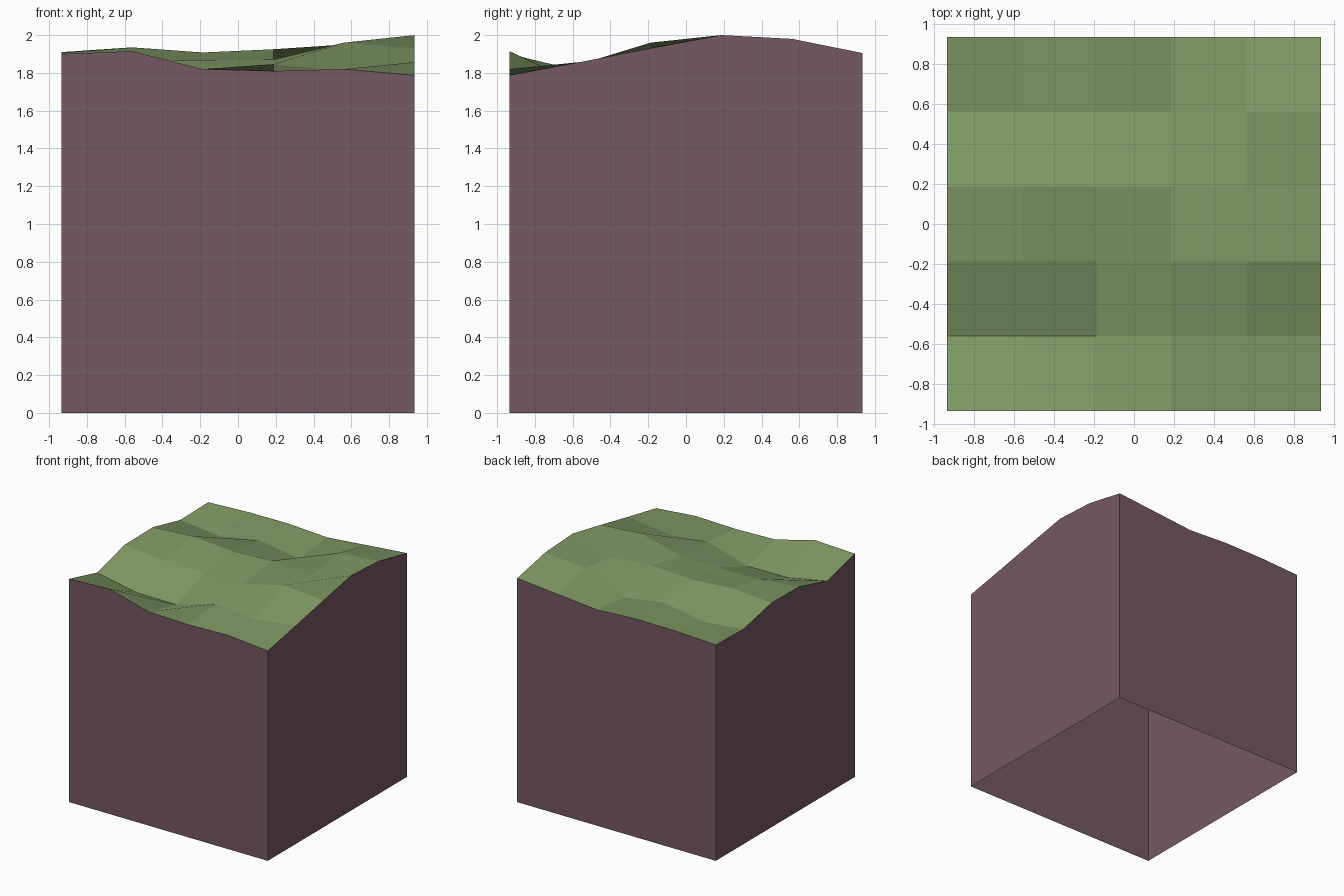
import bpy
import bmesh

cube = bpy.data.objects.get("Cube")
if cube:
    bpy.data.objects.remove(cube, do_unlink=True)

HALF = 0.935
# Ground heights, one row per step from front to back, each from -x to +x
HEIGHTS = [
    [1.90, 1.915, 1.82, 1.81, 1.82, 1.787],
    [1.81, 1.74, 1.737, 1.846, 1.81, 1.857],
    [1.905, 1.87, 1.867, 1.87, 1.96, 1.93],
    [1.91, 1.935, 1.908, 1.925, 1.90, 2.00],
    [1.83, 1.79, 1.855, 1.80, 1.95, 1.98],
    [1.838, 1.855, 1.858, 1.838, 1.872, 1.905],
]
N = len(HEIGHTS) - 1


def make_material(name, color):
    mat = bpy.data.materials.new(name)
    mat.use_nodes = True
    mat.diffuse_color = color
    mat.node_tree.nodes["Principled BSDF"].inputs["Base Color"].default_value = color
    return mat


def make_object(name, bm, mat):
    mesh = bpy.data.meshes.new(name)
    bm.to_mesh(mesh)
    bm.free()
    mesh.materials.append(mat)
    obj = bpy.data.objects.new(name, mesh)
    bpy.context.collection.objects.link(obj)
    return obj


def ground_point(i, j):
    step = 2 * HALF / N
    return (i * step - HALF, j * step - HALF, HEIGHTS[j][i])


grass = make_material("grass green", (0.212, 0.319, 0.127, 1))
soil = make_material("soil purple brown", (0.181, 0.098, 0.125, 1))

# Uneven grass surface
bm = bmesh.new()
grid = [[bm.verts.new(ground_point(i, j)) for i in range(N + 1)] for j in range(N + 1)]
for j in range(N):
    for i in range(N):
        bm.faces.new((grid[j][i], grid[j][i + 1], grid[j + 1][i + 1], grid[j + 1][i]))
make_object("grass_top", bm, grass)

# Four soil walls following the grass rim, open underneath
bm = bmesh.new()
steps = range(N + 1)
rims = [
    [(i, 0) for i in steps],
    [(N, j) for j in steps],
    [(N - i, N) for i in steps],
    [(0, N - j) for j in steps],
]
for rim in rims:
    top = [ground_point(i, j) for i, j in rim]
    base = [(x, y, 0) for x, y, z in (top[0], top[-1])]
    bm.faces.new([bm.verts.new(p) for p in base + top[::-1]])
bmesh.ops.remove_doubles(bm, verts=bm.verts, dist=0.0001)
make_object("soil_walls", bm, soil)
